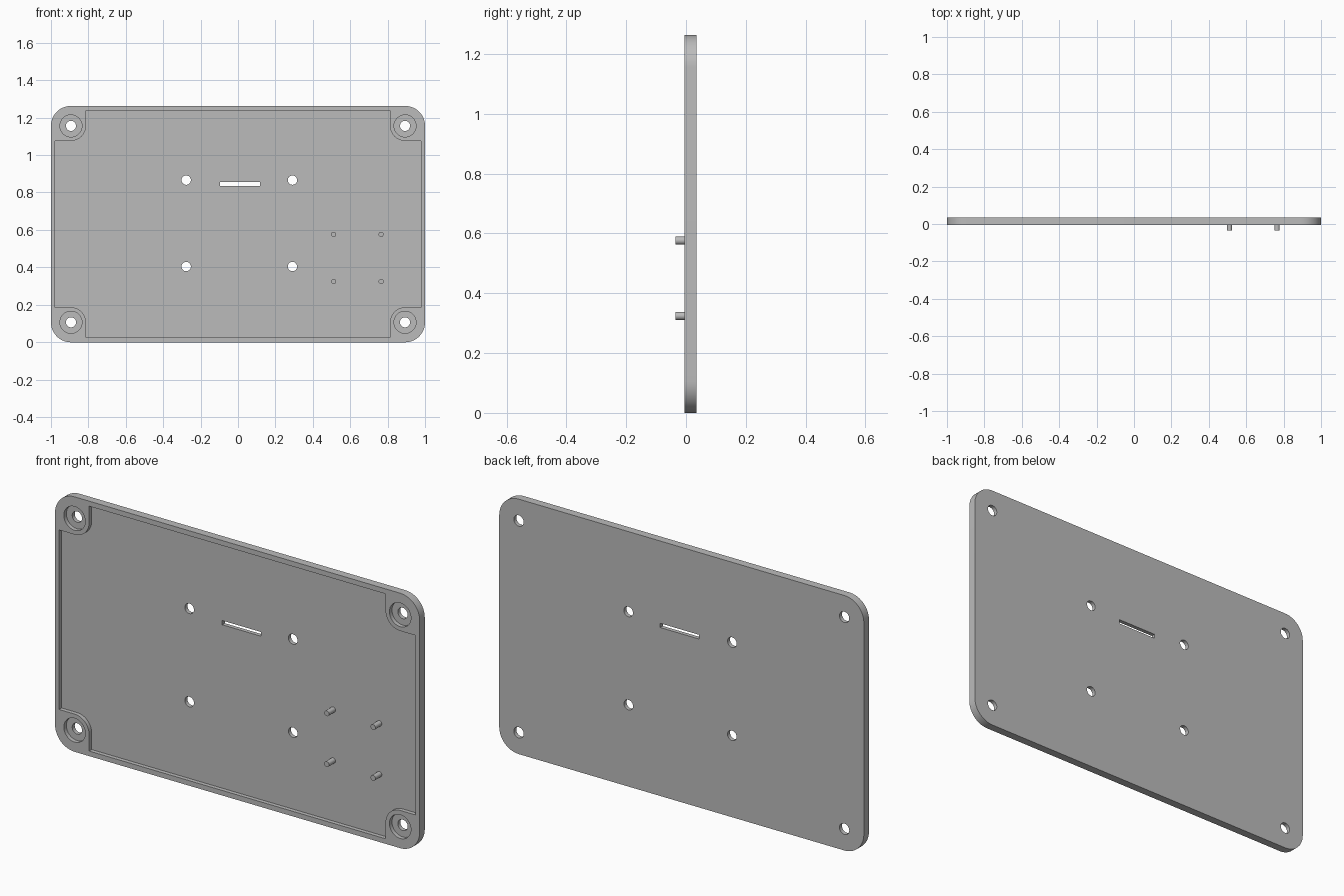
import bpy, bmesh
from math import sin, cos, pi

cube = bpy.data.objects.get("Cube")
if cube:
    bpy.data.objects.remove(cube, do_unlink=True)

W, H = 1.0, 0.631             # half width and half height
FRONT, BACK, FLOOR = -0.005, 0.035, 0.015
HX, HZ = 0.893, 0.525         # corner screw offsets from the centre

grey = bpy.data.materials.new("plain grey")
grey.use_nodes = True
grey.diffuse_color = (0.5, 0.5, 0.5, 1)
grey.node_tree.nodes["Principled BSDF"].inputs["Base Color"].default_value = (0.5, 0.5, 0.5, 1)


def arc(x, z, r, a0, a1, n):
    return [(x + r * cos(a0 + (a1 - a0) * i / n), z + r * sin(a0 + (a1 - a0) * i / n))
            for i in range(n + 1)]


def circle(x, z, r, n=32):
    return arc(x, z, r, 0, 2 * pi, n)[:-1]


def four_way(quarter):
    """Mirror one quarter of an outline into a closed loop round the centre."""
    loop = []
    for sx, sz in ((1, 1), (-1, 1), (-1, -1), (1, -1)):
        part = [(sx * x, H + sz * z) for x, z in quarter]
        loop += part if sx * sz > 0 else part[::-1]
    return loop


def prism(name, outline, y0, y1):
    """Extrude an x-z outline from y0 to y1."""
    bm = bmesh.new()
    face = bm.faces.new([bm.verts.new((x, y0, z)) for x, z in outline])
    out = bmesh.ops.extrude_face_region(bm, geom=[face])["geom"]
    for v in out:
        if isinstance(v, bmesh.types.BMVert):
            v.co.y = y1
    bmesh.ops.recalc_face_normals(bm, faces=bm.faces)
    mesh = bpy.data.meshes.new(name)
    bm.to_mesh(mesh)
    bm.free()
    mesh.materials.append(grey)
    ob = bpy.data.objects.new(name, mesh)
    bpy.context.collection.objects.link(ob)
    return ob


def smooth(ob):
    bpy.ops.object.select_all(action="DESELECT")
    ob.select_set(True)
    bpy.context.view_layer.objects.active = ob
    bpy.ops.object.shade_smooth_by_angle(angle=pi / 6)


def cut(ob, outline, y0, y1):
    cutter = prism("cutter", outline, y0, y1)
    cutter.hide_render = True
    mod = ob.modifiers.new("cut", "BOOLEAN")
    mod.operation, mod.solver, mod.object = "DIFFERENCE", "EXACT", cutter
    bpy.context.view_layer.objects.active = ob
    bpy.ops.object.modifier_apply(modifier=mod.name)
    bpy.data.objects.remove(cutter, do_unlink=True)


# Rounded cover plate
plate = prism("cover_plate", four_way(arc(HX, HZ, W - HX, 0, pi / 2, 12)), FRONT, BACK)

# Shallow front recess that curves around the corner bosses
boss = arc(HX, HZ, 0.08, 1.5 * pi, pi, 12)
recess = [(0.978, HZ - 0.08)] + boss + [(HX - 0.08, 0.607)]
cut(plate, four_way(recess), FRONT - 0.05, FLOOR)

# Counterbored corner screw holes
for sx in (-1, 1):
    for sz in (-1, 1):
        x, z = sx * HX, H + sz * HZ
        cut(plate, circle(x, z, 0.059), FRONT - 0.05, FLOOR)
        cut(plate, circle(x, z, 0.027), FRONT - 0.1, BACK + 0.05)

# Four mounting holes and the slot
for x in (-0.277, 0.291):
    for z in (0.404, 0.866):
        cut(plate, circle(x, z, 0.025), FRONT - 0.1, BACK + 0.05)
slot = [(-0.097, 0.834), (0.117, 0.834), (0.117, 0.855), (-0.097, 0.855)]
cut(plate, slot, FRONT - 0.1, BACK + 0.05)
smooth(plate)

# Locating pins standing on the recess floor
for side, x in (("right", 0.511), ("left", 0.765)):
    for level, z in (("lower", 0.324), ("upper", 0.576)):
        smooth(prism(f"{level}_{side}_pin", circle(x, z, 0.0135, 24), -0.035, FLOOR + 0.005))
